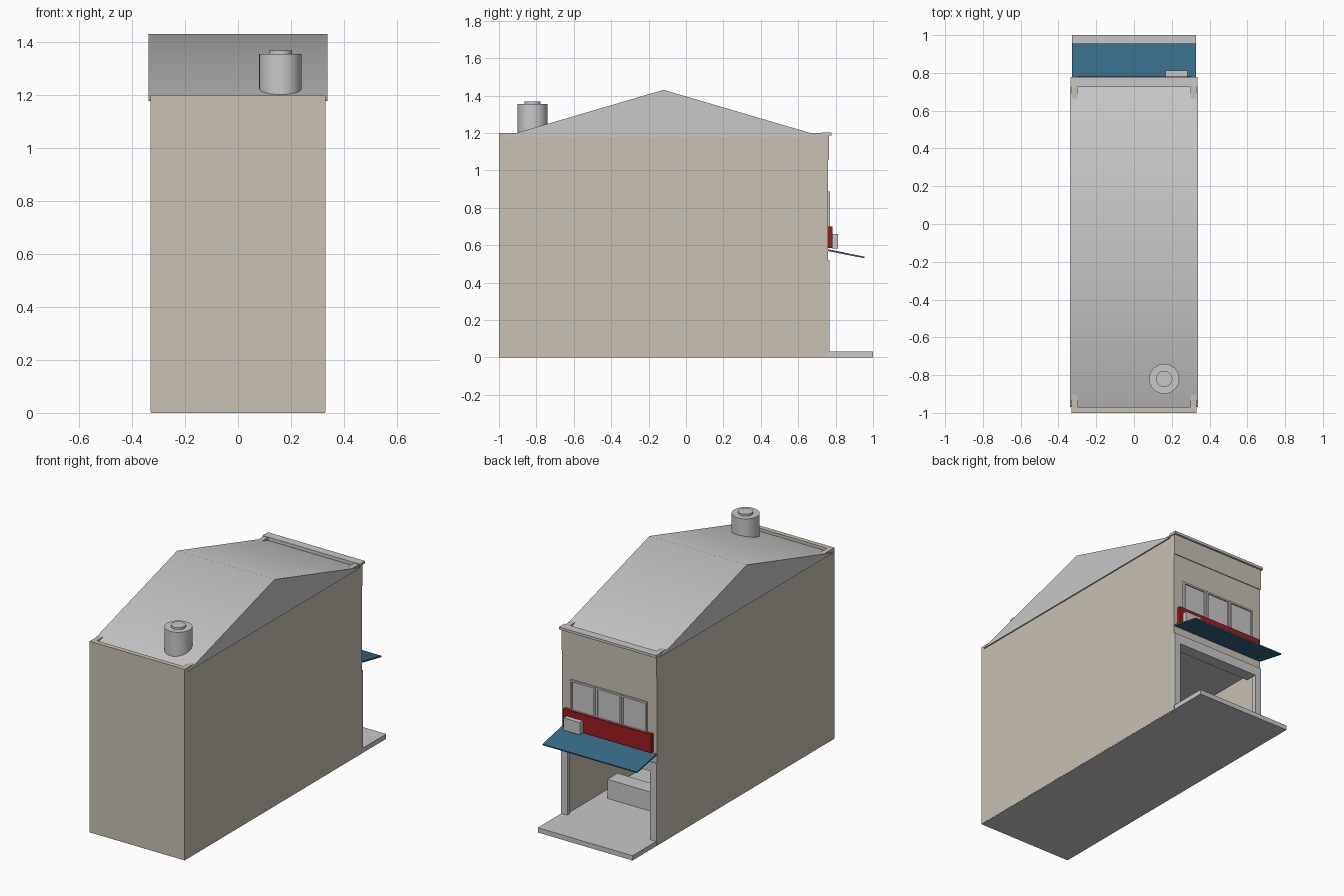
import bpy, bmesh, math

if "Cube" in bpy.data.objects:
    bpy.data.objects.remove(bpy.data.objects["Cube"])


def material(name, rgb):
    m = bpy.data.materials.new(name)
    m.diffuse_color = (*rgb, 1)
    m.use_nodes = True
    m.node_tree.nodes["Principled BSDF"].inputs["Base Color"].default_value = m.diffuse_color
    return m


BEIGE = material("beige plaster", (0.58, 0.53, 0.45))
GREY = material("light grey", (0.58, 0.58, 0.58))
RED = material("sign red", (0.35, 0.012, 0.014))
BLUE = material("awning blue", (0.037, 0.15, 0.24))


def finish(name, bm, mat):
    bmesh.ops.recalc_face_normals(bm, faces=bm.faces)
    me = bpy.data.meshes.new(name)
    bm.to_mesh(me)
    bm.free()
    me.materials.append(mat)
    ob = bpy.data.objects.new(name, me)
    bpy.context.collection.objects.link(ob)
    return ob


def box(name, x, y, z, mat):
    """Box from (min, max) pairs."""
    bm = bmesh.new()
    bmesh.ops.create_cube(bm, size=1)
    for v in bm.verts:
        for i, (lo, hi) in enumerate((x, y, z)):
            v.co[i] = lo if v.co[i] < 0 else hi
    return finish(name, bm, mat)


def extrude_x(name, profile, half, mat):
    """Extrude a (y, z) profile along x."""
    bm = bmesh.new()
    f = bm.faces.new([bm.verts.new((-half, y, z)) for y, z in profile])
    r = bmesh.ops.extrude_face_region(bm, geom=[f])
    for g in r["geom"]:
        if isinstance(g, bmesh.types.BMVert):
            g.co.x = half
    return finish(name, bm, mat)


def smooth(ob, angle):
    bpy.ops.object.select_all(action='DESELECT')
    ob.select_set(True)
    bpy.context.view_layer.objects.active = ob
    bpy.ops.object.shade_smooth_by_angle(angle=math.radians(angle))


# Ground slab running out to the pavement
box("ground_slab", (-.329, .329), (-.999, 1), (0, .03), GREY)

# Shell walls
for s, side in ((-1, "left"), (1, "right")):
    box(side + "_wall", sorted((s * .30, s * .33)), (-1, .76), (.003, 1.2), BEIGE)
    box(side + "_shop_pier", sorted((s * .288, s * .33)), (.74, .766), (.03, .52), GREY)
box("rear_wall", (-.30, .30), (-1, -.97), (.003, 1.2), BEIGE)
box("facade_wall", (-.30, .30), (.73, .76), (.50, 1.2), BEIGE)
box("facade_band", (-.33, .33), (.755, .765), (1.055, 1.19), BEIGE)
box("cornice", (-.337, .337), (.725, .778), (1.187, 1.203), GREY)

# Floors inside
box("upper_floor", (-.30, .30), (-.97, .73), (.50, .53), GREY)
box("attic_floor", (-.30, .30), (-.97, .73), (1.06, 1.09), GREY)

# Pitched roof
roof = extrude_x("roof", [(-.97, 1.178), (.725, 1.178), (.725, 1.182), (-.12, 1.43), (-.97, 1.181)], .338, GREY)
smooth(roof, 40)

# Water tank
bm = bmesh.new()
for r, z0, z1 in ((.08, 1.2, 1.355), (.043, 1.35, 1.367)):
    new = bmesh.ops.create_cone(bm, cap_ends=True, segments=32, radius1=r, radius2=r, depth=z1 - z0)
    bmesh.ops.translate(bm, verts=new["verts"], vec=(.16, -.82, (z0 + z1) / 2))
smooth(finish("water_tank", bm, GREY), 35)

# Windows: pane with a raised frame
for i in range(3):
    x0 = -.265 + i * .178
    x1, z0, z1, t = x0 + .174, .69, .888, .011
    box(f"window_pane_{i}", (x0, x1), (.758, .763), (z0, z1), GREY)
    for x, z in (((x0, x0 + t), (z0, z1)), ((x1 - t, x1), (z0, z1)),
                 ((x0 + t, x1 - t), (z0, z0 + t)), ((x0 + t, x1 - t), (z1 - t, z1))):
        box(f"window_frame_{i}", x, (.758, .771), z, GREY)

# Sign board, air conditioner and awning
box("sign_board", (-.305, .305), (.76, .782), (.585, .70), RED)
box("air_conditioner", (.168, .282), (.78, .812), (.583, .66), GREY)
extrude_x("awning", [(.76, .568), (.953, .530), (.955, .538), (.76, .578)], .328, BLUE)

# Shop front: shutter housing and counter
box("shutter_housing", (-.288, .288), (.69, .766), (.46, .52), GREY)
box("counter", (-.23, .23), (.35, .45), (.03, .15), GREY)
